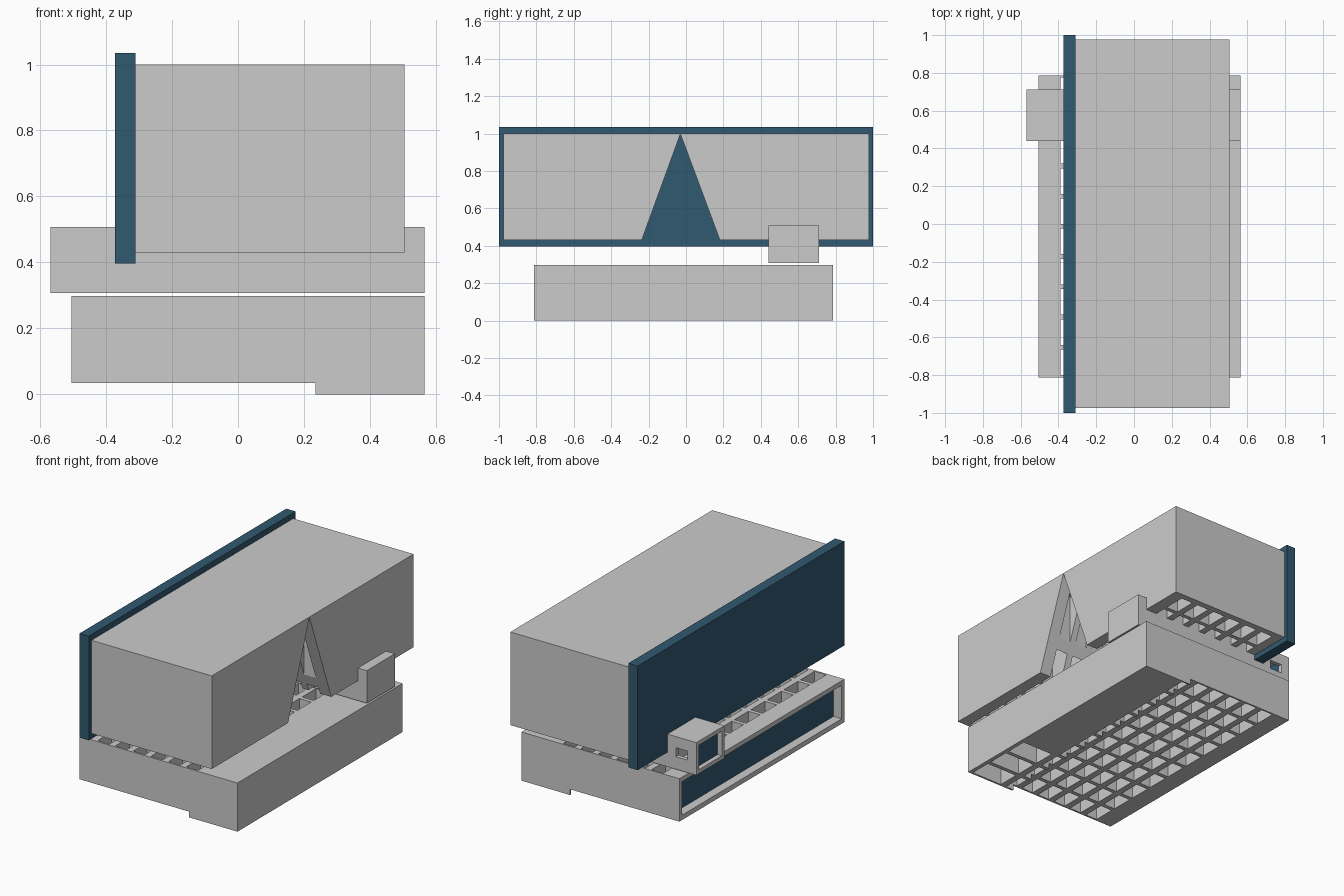
import bpy, bmesh

if "Cube" in bpy.data.objects:
    bpy.data.objects.remove(bpy.data.objects["Cube"])

blue = bpy.data.materials.new("blue_glass")
blue.diffuse_color = (0.03, 0.10, 0.16, 1)
blue.use_nodes = True
blue.node_tree.nodes["Principled BSDF"].inputs["Base Color"].default_value = blue.diffuse_color


def make(name, bm, mat=None):
    bmesh.ops.recalc_face_normals(bm, faces=bm.faces)
    me = bpy.data.meshes.new(name)
    bm.to_mesh(me)
    bm.free()
    ob = bpy.data.objects.new(name, me)
    bpy.context.collection.objects.link(ob)
    if mat:
        me.materials.append(mat)
    return ob


def boxes(name, spans, mat=None):
    """Each span is (x0, x1, y0, y1, z0, z1)."""
    bm = bmesh.new()
    for s in spans:
        verts = bmesh.ops.create_cube(bm, size=1)["verts"]
        for v in verts:
            v.co = [s[2 * i] if v.co[i] < 0 else s[2 * i + 1] for i in range(3)]
    return make(name, bm, mat)


def prism(name, profile, axis, a, b):
    """Extrude a 2D profile along axis x or y from a to b."""
    bm = bmesh.new()
    put = (lambda p: (a, p[0], p[1])) if axis == "x" else (lambda p: (p[0], a, p[1]))
    face = bm.faces.new([bm.verts.new(put(p)) for p in profile])
    new = bmesh.ops.extrude_face_region(bm, geom=[face])["geom"]
    for v in new:
        if isinstance(v, bmesh.types.BMVert):
            v.co["xyz".index(axis)] = b
    return make(name, bm)


def cut(ob, cutter):
    mod = ob.modifiers.new("cut", "BOOLEAN")
    mod.operation, mod.solver, mod.object = "DIFFERENCE", "EXACT", cutter
    bpy.context.view_layer.objects.active = ob
    bpy.ops.object.modifier_apply(modifier=mod.name)
    bpy.data.objects.remove(cutter)


def grid(x0, nx, y0, ny, z0, z1):
    return [(x0 + 0.12 * i, x0 + 0.12 * i + 0.08,
             y0 + 0.16 * j, y0 + 0.16 * j + 0.135, z0, z1)
            for i in range(nx) for j in range(ny)]


# Lower block: stepped profile, vertical light wells, long front window
base = prism("lower_block", [(-0.505, 0.035), (0.235, 0.035), (0.235, 0), (0.565, 0),
                             (0.565, 0.298), (-0.505, 0.298)], "y", -0.812, 0.785)
cut(base, boxes("wells", grid(-0.39, 6, -0.80, 10, -0.1, 0.4)))
cut(base, boxes("window_recess", [(-0.6, -0.43, -0.785, 0.758, 0.065, 0.27)]))
# Long pockets under the rear corner
cut(base, boxes("long_pockets", [(0.33, 0.54, -0.80 + 0.16 * j, -0.665 + 0.16 * j, -0.1, 0.2)
                                 for j in range(3)]))
boxes("lower_window", [(-0.45, -0.43, -0.785, 0.758, 0.065, 0.27)], blue)

# Upper block: pockets from below and a triangular notch
upper = boxes("upper_block", [(-0.31, 0.505, -0.975, 0.978, 0.43, 1.0)])
cut(upper, boxes("pockets", grid(-0.25, 6, -0.955, 12, 0.3, 0.95)))
cut(upper, prism("notch", [(-0.255, 0.38), (0.2, 0.38), (-0.03, 0.998)], "x", -0.4, 0.6))

# Large facade panel
boxes("facade_panel", [(-0.373, -0.31, -1, 1, 0.397, 1.035)], blue)

# Cross tube with end window and small side window
tube = boxes("cross_tube", [(-0.568, 0.565, 0.44, 0.712, 0.308, 0.508)])
cut(tube, boxes("tube_recess", [(-0.7, -0.40, 0.465, 0.687, 0.333, 0.483)]))
cut(tube, boxes("side_recess", [(-0.51, -0.43, 0.66, 0.8, 0.385, 0.44)]))
boxes("tube_window", [(-0.54, -0.525, 0.465, 0.687, 0.333, 0.483)], blue)
